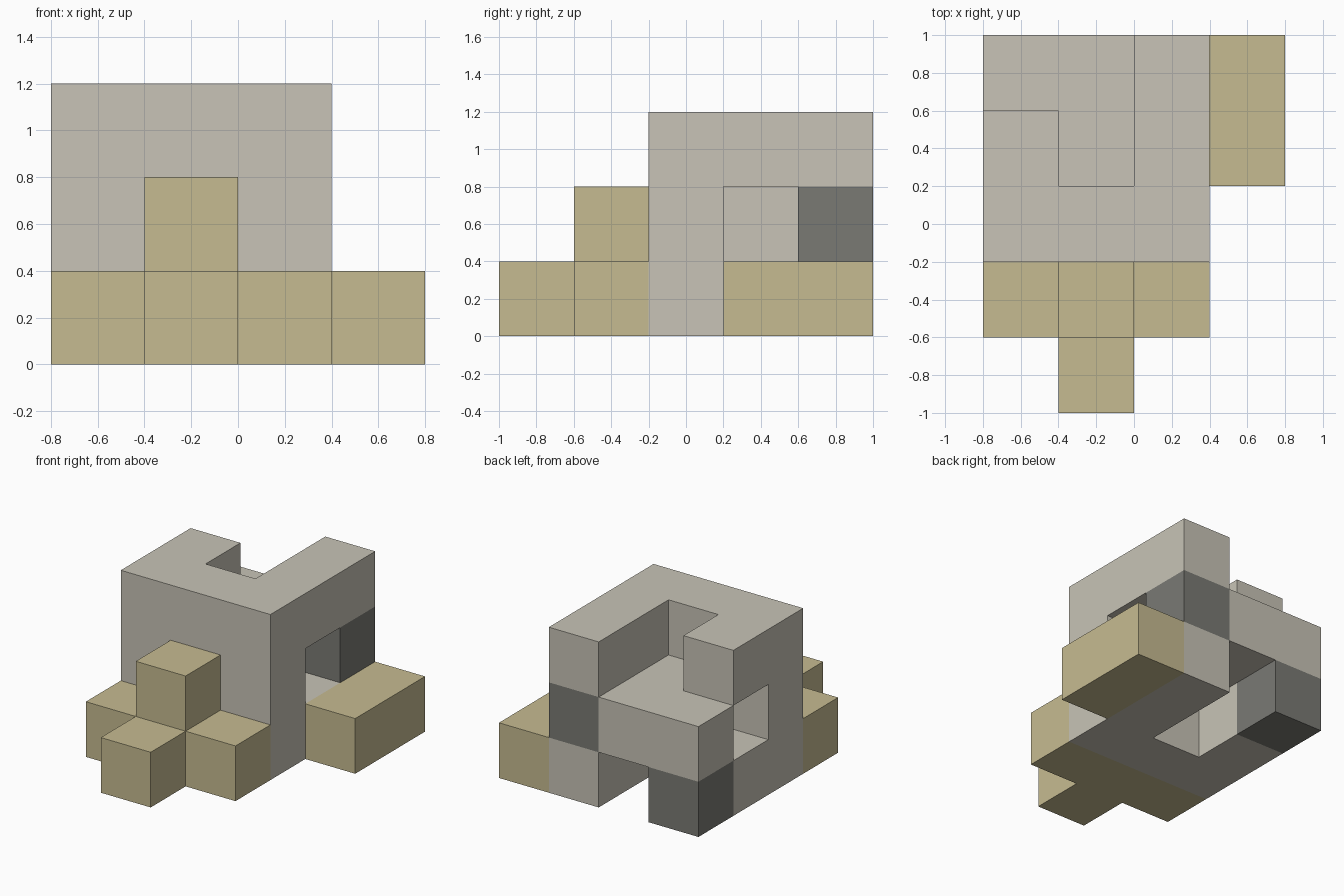
import bpy
import bmesh
from mathutils import Matrix, Vector

cube = bpy.data.objects.get("Cube")
if cube:
    bpy.data.objects.remove(cube, do_unlink=True)

CELL = 0.4
ORIGIN = Vector((-0.8, -1.0, 0.0))


def make_material(name, rgb):
    """Flat material from an sRGB colour in 0-255."""
    def lin(c):
        c /= 255
        return c / 12.92 if c <= 0.04045 else ((c + 0.055) / 1.055) ** 2.4
    colour = [lin(c) for c in rgb] + [1.0]
    mat = bpy.data.materials.new(name)
    mat.use_nodes = True
    mat.diffuse_color = colour
    bsdf = next(n for n in mat.node_tree.nodes if n.type == 'BSDF_PRINCIPLED')
    bsdf.inputs["Base Color"].default_value = colour
    bsdf.inputs["Roughness"].default_value = 0.8
    return mat


def blocks(name, mat, cells):
    """Join unit cells into one shell without inner walls."""
    bm = bmesh.new()
    for cell in cells:
        centre = ORIGIN + (Vector(cell) + Vector((0.5, 0.5, 0.5))) * CELL
        bmesh.ops.create_cube(bm, size=CELL, matrix=Matrix.Translation(centre))
    # Walls shared by two cells have the same centre
    seen = {}
    for face in bm.faces:
        key = tuple(round(c * 100) for c in face.calc_center_median())
        seen.setdefault(key, []).append(face)
    inner = [f for pair in seen.values() if len(pair) > 1 for f in pair]
    bmesh.ops.delete(bm, geom=inner, context='FACES')
    bmesh.ops.remove_doubles(bm, verts=bm.verts, dist=0.001)
    mesh = bpy.data.meshes.new(name)
    bm.to_mesh(mesh)
    bm.free()
    mesh.materials.append(mat)
    obj = bpy.data.objects.new(name, mesh)
    bpy.context.collection.objects.link(obj)
    return obj


grey = make_material("warm light grey", (200, 196, 183))
tan = make_material("sandy tan", (198, 187, 145))
dark = make_material("dark grey", (122, 122, 116))

# Main body: a three-cell cube with notches and a side tunnel removed
dark_cells = {"upper_dark_block": (2, 4, 1), "lower_dark_block": (0, 4, 0)}
removed = {
    (1, 3, 2), (1, 4, 2), (0, 4, 2),    # top notch
    (0, 3, 1), (2, 3, 1),               # side openings
    (1, 3, 0), (1, 4, 0),               # bottom notch
}
body = {(x, y, z) for x in range(3) for y in range(2, 5) for z in range(3)}
body -= removed | set(dark_cells.values())
blocks("main_body", grey, sorted(body))

# Dark corner blocks
for name, cell in dark_cells.items():
    blocks(name, dark, [cell])

# Tan cluster at the front: row, nose and raised block
blocks("front_cluster", tan,
       [(0, 1, 0), (1, 1, 0), (2, 1, 0), (1, 0, 0), (1, 1, 1)])

# Tan bar beside the body
blocks("side_bar", tan, [(3, 3, 0), (3, 4, 0)])
